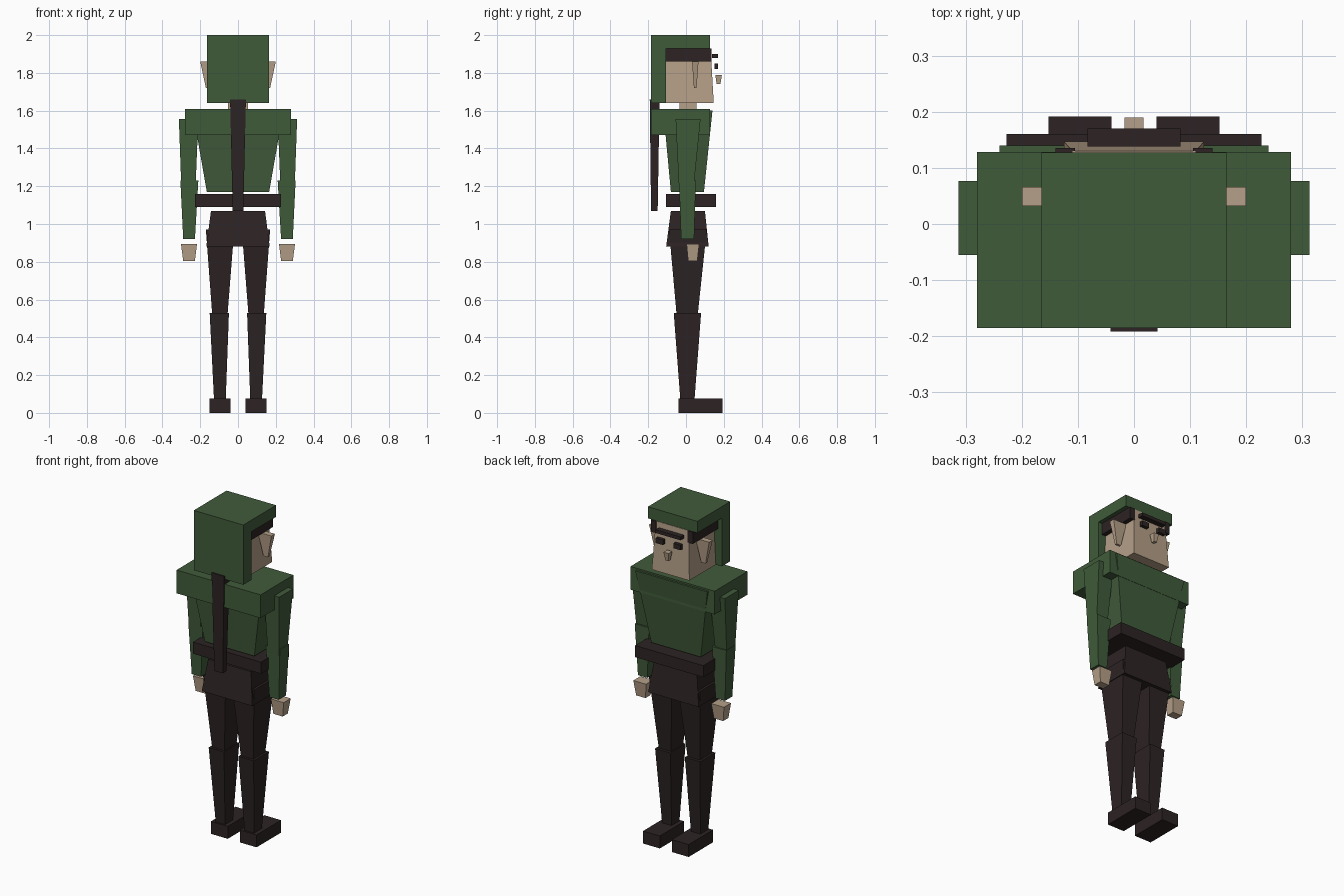
import bpy
import bmesh

default_cube = bpy.data.objects.get("Cube")
if default_cube:
    bpy.data.objects.remove(default_cube, do_unlink=True)


def make_material(name, colour):
    material = bpy.data.materials.new(name)
    material.use_nodes = True
    rgba = (*colour, 1)
    material.diffuse_color = rgba
    material.node_tree.nodes["Principled BSDF"].inputs["Base Color"].default_value = rgba
    return material


green = make_material("forest green cloth", (.051, .105, .042))
dark = make_material("dark brown leather", (.026, .017, .017))
skin = make_material("tan skin", (.46, .35, .246))


def finish(name, material, mesh_builder):
    """Turn a bmesh into a linked object with one colour."""
    bmesh.ops.recalc_face_normals(mesh_builder, faces=mesh_builder.faces[:])
    mesh = bpy.data.meshes.new(name)
    mesh_builder.to_mesh(mesh)
    mesh_builder.free()
    mesh.materials.append(material)
    part = bpy.data.objects.new(name, mesh)
    bpy.context.collection.objects.link(part)
    return part


def block(name, material, heights, bottom, top=None):
    """Tapered box: each end is given as (x min, x max, y min, y max)."""
    builder = bmesh.new()
    bmesh.ops.create_cube(builder, size=1)
    for vertex in builder.verts:
        is_top = vertex.co.z > 0
        x_min, x_max, y_min, y_max = (top or bottom) if is_top else bottom
        vertex.co = (
            x_max if vertex.co.x > 0 else x_min,
            y_max if vertex.co.y > 0 else y_min,
            heights[is_top],
        )
    return finish(name, material, builder)


def centred(name, material, heights, bottom, top=None):
    """Tapered box symmetric about x: ends are (half width, y min, y max)."""
    ends = [end and (-end[0], *end) for end in (bottom, top)]
    return block(name, material, heights, *ends)


def pair(name, material, heights, bottom, top=None):
    """A block on the left and its mirrored copy on the right."""
    def flipped(end):
        return end and (-end[1], -end[0], end[2], end[3])

    block("left_" + name, material, heights, bottom, top)
    block("right_" + name, material, heights, flipped(bottom), flipped(top))


def side_profile(name, material, outline, half_width):
    """Extrude a closed (y, z) outline across the model."""
    builder = bmesh.new()
    face = builder.faces.new([builder.verts.new((-half_width, y, z)) for y, z in outline])
    result = bmesh.ops.extrude_face_region(builder, geom=[face])
    moved = [item for item in result["geom"] if isinstance(item, bmesh.types.BMVert)]
    bmesh.ops.translate(builder, verts=moved, vec=(half_width * 2, 0, 0))
    return finish(name, material, builder)


# Hood with a flat top and a hanging back
hood_outline = [(-.185, 1.64), (-.105, 1.64), (-.105, 1.93),
                (.127, 1.93), (.127, 2), (-.185, 2)]
side_profile("hood", green, hood_outline, .165)

# Head, hair and face
centred("head", skin, (1.64, 1.93), (.125, -.105, .147), (.11, -.105, .13))
pair("side_hair", dark, (1.86, 1.93), (.105, .14, -.105, .135))
pair("ear", skin, (1.72, 1.86), (.14, .17, .042, .056), (.11, .2, .032, .066))
centred("brow", dark, (1.88, 1.9), (.083, .138, .17))
pair("eye", dark, (1.82, 1.85), (.035, .083, .15, .17))
centred("nose", skin, (1.74, 1.79), (.01, .162, .182), (.017, .155, .19))
centred("neck", skin, (1.58, 1.66), (.052, -.035, .055))

# Upper clothing
centred("shoulder_cape", green, (1.47, 1.61), (.28, -.185, .128))
centred("tunic", green, (1.17, 1.6), (.165, -.08, .095), (.24, -.12, .14))
centred("belt", dark, (1.09, 1.16), (.227, -.105, .16))
centred("back_scabbard", dark, (1.07, 1.66), (.028, -.185, -.15), (.042, -.192, -.14))

# Arms
pair("upper_arm", green, (1.19, 1.555),
     (.225, .3, -.037, .04), (.21, .313, -.055, .077))
pair("forearm", green, (.92, 1.23),
     (.228, .29, -.026, .043), (.21, .305, -.037, .052))
pair("hand", skin, (.805, .895),
     (.228, .29, .011, .06), (.217, .302, .003, .07))

# Hips, legs and feet
centred("hips", dark, (.88, 1.07), (.168, -.105, .12), (.143, -.08, .1))
pair("thigh", dark, (.5, .97),
     (.057, .135, -.048, .06), (.02, .17, -.09, .11))
pair("shin", dark, (.07, .53),
     (.065, .127, -.03, .045), (.048, .15, -.065, .08))
pair("boot", dark, (0, .075), (.04, .152, -.04, .192))
